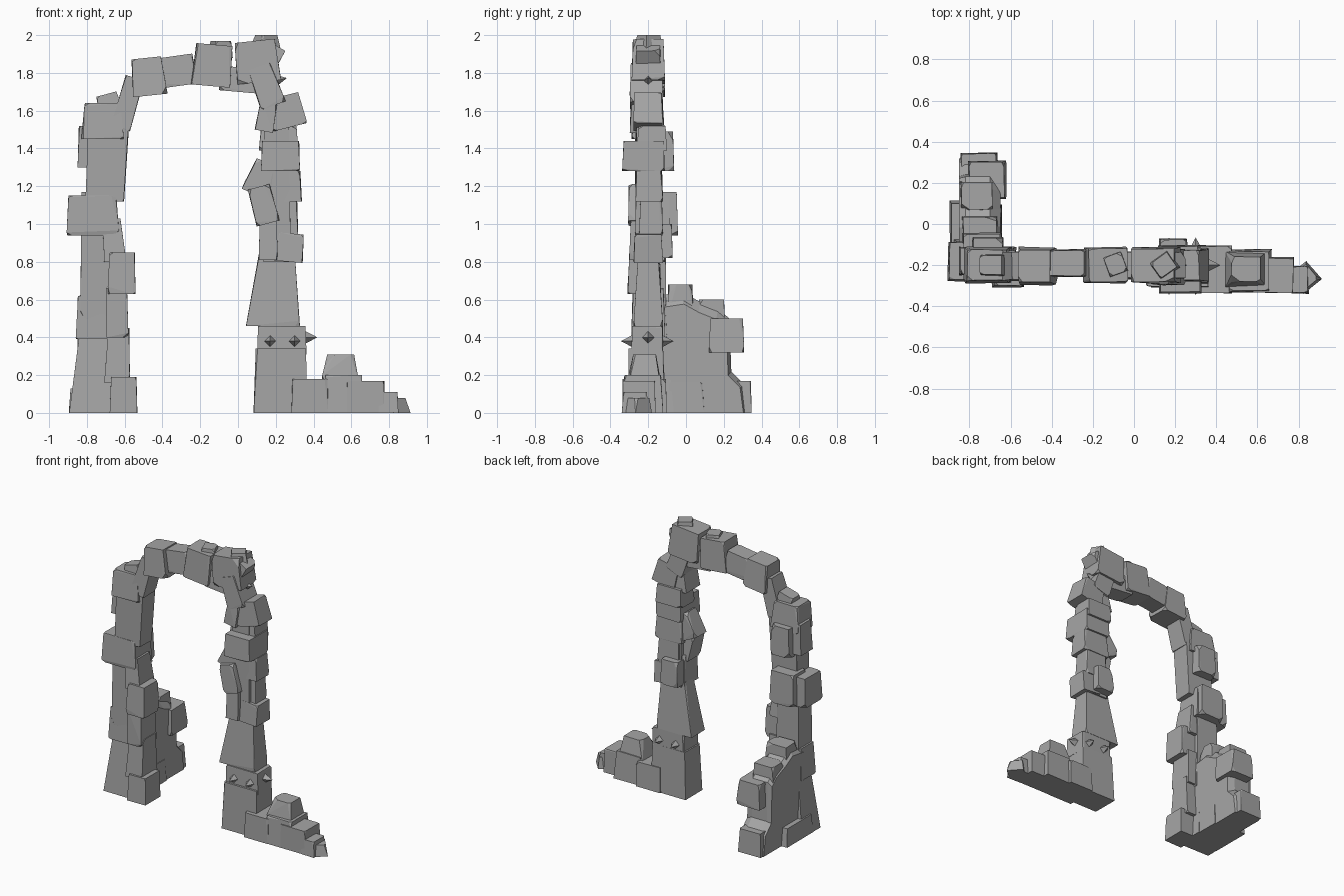
import bpy
import bmesh
import math
import random
from mathutils import Matrix, Vector

random.seed(7)

default_cube = bpy.data.objects.get("Cube")
if default_cube:
    bpy.data.objects.remove(default_cube, do_unlink=True)

stone = bpy.data.materials.new("grey stone")
stone.use_nodes = True
stone.diffuse_color = (.38, .38, .38, 1)
stone.node_tree.nodes["Principled BSDF"].inputs["Base Color"].default_value = (.38, .38, .38, 1)


def finish(name, bm):
    """Turn a bmesh into a flat shaded stone object."""
    bmesh.ops.recalc_face_normals(bm, faces=bm.faces)
    mesh = bpy.data.meshes.new(name)
    bm.to_mesh(mesh)
    bm.free()
    mesh.materials.append(stone)
    part = bpy.data.objects.new(name, mesh)
    bpy.context.collection.objects.link(part)


def rock(name, x, y, z, taper=.92, lean=0, turn=0, spin=0, chip=.25):
    """A hewn block filling the given ranges, with randomly chipped corners.
    taper and lean shape its top, turn tilts it in the front plane, spin turns it in plan."""
    low, high = (Vector(corner) for corner in zip(x, y, z))
    middle, half = (low + high) / 2, (high - low) / 2
    rotation = Matrix.Rotation(math.radians(turn), 3, "Y") @ Matrix.Rotation(math.radians(spin), 3, "Z")
    bm = bmesh.new()
    for sx in (-1, 1):
        for sy in (-1, 1):
            for sz in (-1, 1):
                corner = Vector((sx, sy, sz))
                points = [corner]
                on_ground = sz < 0 and z[0] == 0
                if chip and not on_ground and random.random() < .6:
                    points = []
                    for axis in range(3):
                        cut = corner.copy()
                        cut[axis] *= 1 - chip * random.uniform(.6, 2.4)
                        points.append(cut)
                for p in points:
                    scale = taper if sz > 0 else 1
                    shift = lean if sz > 0 else 0
                    wobble = random.uniform(.93, 1)
                    local = Vector((p.x * scale * wobble * half.x + shift,
                                    p.y * scale * wobble * half.y, p.z * half.z))
                    bm.verts.new(middle + rotation @ local)
    hull = bmesh.ops.convex_hull(bm, input=bm.verts)
    spare = [g for g in hull["geom_interior"] if isinstance(g, bmesh.types.BMVert)]
    bmesh.ops.delete(bm, geom=spare, context="VERTS")
    bmesh.ops.dissolve_limit(bm, angle_limit=math.radians(4), verts=bm.verts, edges=bm.edges)
    finish(name, bm)


def spike(name, base, direction, length=.065, radius=.034):
    """A four sided point standing out from a face."""
    bm = bmesh.new()
    bmesh.ops.create_cone(bm, cap_ends=True, segments=4, radius1=radius, radius2=0, depth=length)
    bmesh.ops.translate(bm, verts=bm.verts, vec=(0, 0, length / 2))
    aim = Vector(direction).to_track_quat("Z", "Y").to_matrix().to_4x4()
    bmesh.ops.transform(bm, verts=bm.verts, matrix=Matrix.Translation(base) @ aim)
    finish(name, bm)


# Usual depth ranges of the wall
deep = (-.29, -.11)
thin = (-.27, -.13)
rear = (-.2, -.04)

# Right pillar (low x), from the ground up
rock("right_pillar_foot", x=(-.9, -.63), y=(-.28, -.06), z=(0, .41), taper=.68, lean=.01, chip=.08)
rock("right_pillar_toe", x=(-.68, -.53), y=(-.31, -.13), z=(0, .19), chip=.1)
rock("right_pillar_heel", x=(-.9, -.7), y=(-.2, .12), z=(0, .13), chip=.1)
rock("right_pillar_knee", x=(-.71, -.57), y=deep, z=(.16, .45), taper=.8, lean=.01, chip=.15)
rock("right_pillar_lower", x=(-.86, -.64), y=(-.27, -.1), z=(.39, .62), chip=.1)
rock("right_pillar_middle", x=(-.84, -.65), y=(-.27, -.1), z=(.5, .97), chip=.1)
rock("right_pillar_wedge", x=(-.7, -.58), y=deep, z=(.4, .66), chip=.2)
rock("right_pillar_knob", x=(-.69, -.54), y=(-.31, -.13), z=(.63, .85), chip=.15)
rock("right_pillar_splinter", x=(-.71, -.59), y=deep, z=(.8, 1.03), taper=.8, lean=-.02, chip=.1)
rock("right_pillar_collar", x=(-.91, -.63), y=(-.28, -.08), z=(.94, 1.15), chip=.12, taper=.94)
rock("right_pillar_collar_rear", x=(-.84, -.64), y=rear, z=(.94, 1.17))
rock("right_pillar_upper", x=(-.81, -.6), y=thin, z=(1.12, 1.51), taper=1.05, lean=.02, chip=.06)
rock("right_pillar_side", x=(-.85, -.7), y=(-.25, -.11), z=(1.3, 1.52), chip=.15)
rock("right_pillar_upper_rear", x=(-.79, -.63), y=(-.2, -.06), z=(1.28, 1.49))
rock("right_pillar_top", x=(-.83, -.6), y=deep, z=(1.45, 1.64), taper=.86, chip=.12)
rock("right_pillar_chip", x=(-.75, -.61), y=(-.26, -.14), z=(1.56, 1.69), turn=-15, taper=.8)

# Buttress running back from the right pillar: an extruded side profile with softened rims
profile = [(-.15, 0), (.33, 0), (.31, .15), (.24, .22), (.23, .5),
           (.17, .55), (.07, .59), (-.02, .64), (-.15, .62)]
bm = bmesh.new()
rings = []
for x, inset in ((-.85, .95), (-.82, 1), (-.7, 1), (-.65, .9)):
    rings.append([bm.verts.new((x, .07 + (y - .07) * inset, z * inset)) for y, z in profile])
for ring, following in zip(rings, rings[1:]):
    for i in range(len(profile)):
        j = (i + 1) % len(profile)
        bm.faces.new((ring[i], ring[j], following[j], following[i]))
bm.faces.new(rings[0])
bm.faces.new(rings[-1])
finish("buttress_wall", bm)
rock("buttress_end_foot", x=(-.85, -.66), y=(.2, .35), z=(0, .17), chip=.15)
rock("buttress_side_foot", x=(-.76, -.64), y=(-.1, .1), z=(0, .16), chip=.15)
rock("buttress_end_knob", x=(-.81, -.62), y=(.12, .31), z=(.32, .5), chip=.2)
rock("buttress_step", x=(-.85, -.68), y=(.06, .21), z=(.44, .6))
rock("buttress_crest", x=(-.84, -.66), y=(-.1, .04), z=(.5, .68), chip=.3)

# Arch
rock("arch_springer", x=(-.64, -.53), y=(-.28, -.13), z=(1.5, 1.78), turn=16, chip=.08)
rock("arch_haunch", x=(-.57, -.38), y=(-.3, -.11), z=(1.68, 1.88), turn=-6, taper=.85, chip=.2)
rock("arch_link", x=(-.43, -.22), y=(-.26, -.12), z=(1.73, 1.89), turn=-8, chip=.2)
rock("arch_crown", x=(-.24, -.03), y=(-.29, -.11), z=(1.73, 1.95), turn=5, chip=.1)
rock("arch_crown_chip", x=(-.14, -.04), y=(-.25, -.14), z=(1.88, 1.97), spin=20)
rock("arch_under_link", x=(-.1, .1), y=thin, z=(1.7, 1.83), turn=5)
rock("arch_shoulder", x=(-.02, .22), y=deep, z=(1.75, 1.97), turn=-6, chip=.22)
rock("arch_peak", x=(.08, .21), y=(-.26, -.14), z=(1.89, 2), spin=35, taper=.75)
rock("arch_outer_chip", x=(.12, .23), y=thin, z=(1.82, 1.95), turn=30)
rock("arch_descent", x=(.08, .22), y=(-.3, -.12), z=(1.62, 1.84), turn=-20, chip=.12)

# Left pillar (high x), from the top down
rock("left_pillar_neck", x=(.1, .2), y=(-.3, -.13), z=(1.49, 1.64), turn=10)
rock("left_pillar_shoulder", x=(.16, .35), y=(-.28, -.12), z=(1.51, 1.68), turn=-14, chip=.15)
rock("left_pillar_inner_core", x=(.13, .28), y=thin, z=(.8, 1.6), taper=.9, chip=0)
rock("left_pillar_block", x=(.12, .33), y=(-.34, -.11), z=(1.28, 1.44), chip=.15, taper=.96)
rock("left_pillar_block_top", x=(.11, .32), y=(-.26, -.1), z=(1.39, 1.52), chip=.2)
rock("left_pillar_inner_knob", x=(.05, .19), y=(-.27, -.14), z=(1.15, 1.33), turn=25)
rock("left_pillar_waist", x=(.12, .34), y=(-.27, -.12), z=(1.12, 1.28), chip=.15)
rock("left_pillar_inner_wedge", x=(.07, .2), y=(-.31, -.16), z=(1, 1.2), turn=-15)
rock("left_pillar_mid", x=(.14, .32), y=(-.25, -.12), z=(.94, 1.15), chip=.15)
rock("left_pillar_mid_rear", x=(.12, .26), y=(-.18, -.07), z=(.82, 1))
rock("left_pillar_inner_chip", x=(.11, .21), y=(-.3, -.14), z=(.81, 1.03), chip=.2)
rock("left_pillar_outer_knob", x=(.2, .35), y=(-.28, -.12), z=(.8, .95), turn=5, chip=.12)
rock("left_pillar_shaft", x=(.04, .33), y=(-.28, -.12), z=(.46, .84), taper=.68, lean=.02, chip=.08)
rock("left_pillar_belt", x=(.1, .365), y=(-.29, -.12), z=(.31, .46), chip=.08, taper=.97)
rock("left_pillar_foot", x=(.08, .37), y=(-.31, -.11), z=(0, .34), taper=.94, chip=.1)

# Spikes round the belt and on the arch
for x, label in ((.17, "inner"), (.3, "outer")):
    spike("front_spike_" + label, (x, -.28, .38), (0, -1, 0))
    spike("back_spike_" + label, (x, -.13, .38), (0, 1, 0))
spike("belt_side_spike", (.355, -.2, .4), (1, 0, 0))
spike("arch_side_spike", (.195, -.2, 1.76), (1, 0, .2))

# Rubble trailing away from the left pillar
rock("rubble_first", x=(.28, .48), y=(-.34, -.1), z=(0, .18), taper=.96, chip=.12)
rock("rubble_second", x=(.45, .67), y=(-.34, -.12), z=(0, .2), taper=.9, chip=.15)
rock("rubble_heap_top", x=(.44, .65), y=(-.31, -.13), z=(.15, .31), taper=.7, chip=.25)
rock("rubble_third", x=(.57, .78), y=(-.34, -.16), z=(0, .17), chip=.1, taper=.97)
rock("rubble_slope", x=(.74, .85), y=(-.34, -.2), z=(0, .11), chip=.15)
rock("rubble_tip", x=(.77, .89), y=(-.32, -.2), z=(0, .08), spin=40, taper=.8)
